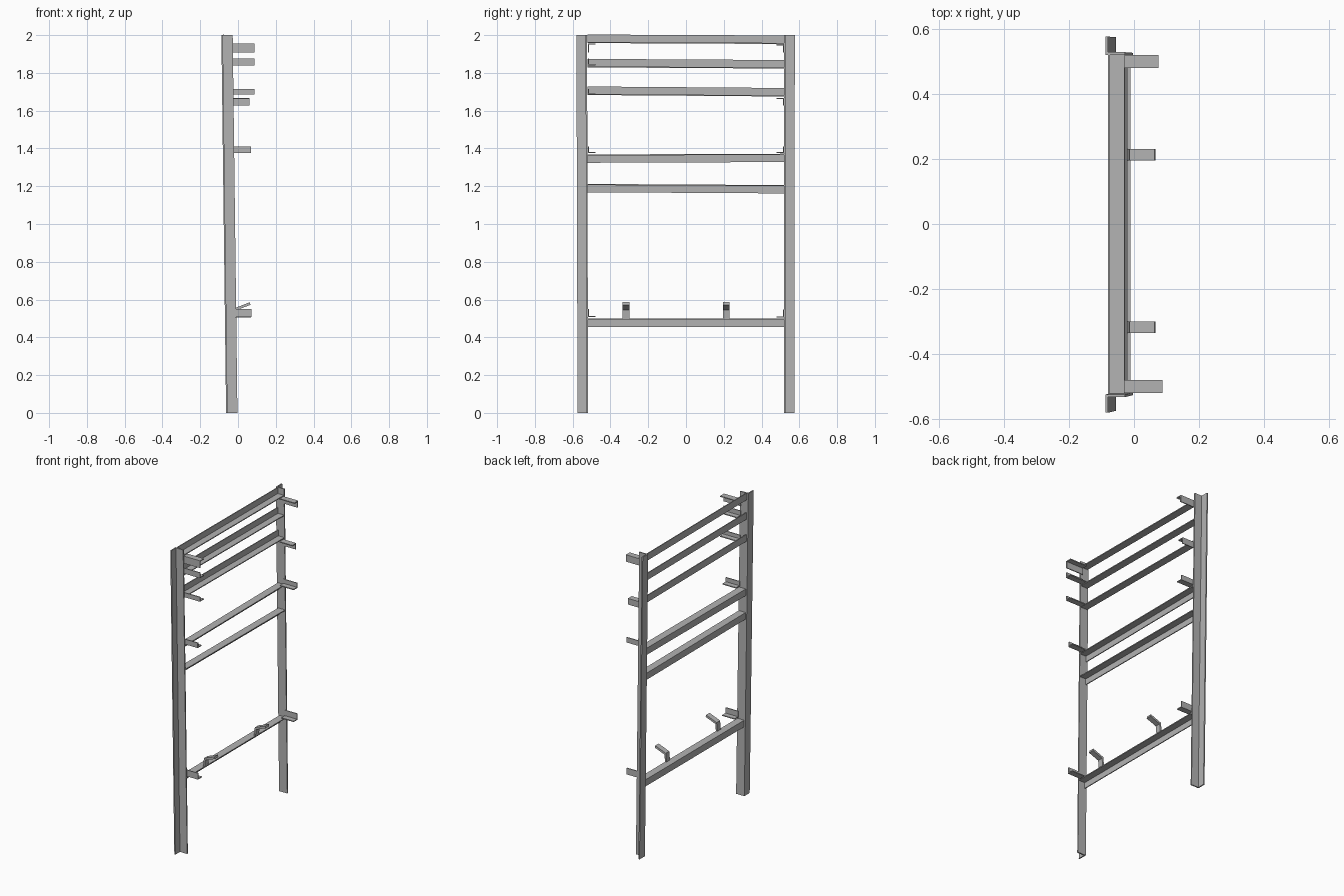
import bpy
import bmesh
from mathutils import Vector

if "Cube" in bpy.data.objects:
    bpy.data.objects.remove(bpy.data.objects["Cube"], do_unlink=True)

steel = bpy.data.materials.new("grey steel")
steel.use_nodes = True
GREY = (0.45, 0.45, 0.45, 1)
steel.diffuse_color = GREY
steel.node_tree.nodes["Principled BSDF"].inputs["Base Color"].default_value = GREY

X, Y, Z = Vector((1, 0, 0)), Vector((0, 1, 0)), Vector((0, 0, 1))


def extrude(name, outline, start, end, u, v):
    """Sweep a flat outline, drawn along u and v, from start to end."""
    bm = bmesh.new()
    rings = [[bm.verts.new(Vector(p) + u * a + v * b) for a, b in outline]
             for p in (start, end)]
    bm.faces.new(rings[0])
    bm.faces.new(rings[1])
    n = len(outline)
    for i in range(n):
        j = (i + 1) % n
        bm.faces.new((rings[0][i], rings[0][j], rings[1][j], rings[1][i]))
    bmesh.ops.recalc_face_normals(bm, faces=bm.faces)
    mesh = bpy.data.meshes.new(name)
    bm.to_mesh(mesh)
    bm.free()
    mesh.materials.append(steel)
    obj = bpy.data.objects.new(name, mesh)
    bpy.context.collection.objects.link(obj)
    return obj


def angle_iron(a, b, t):
    """L outline with its outer corner at the origin."""
    return [(0, 0), (a, 0), (a, t), (t, t), (t, b), (0, b)]


def post_back(z):
    """Back edge of the leaning posts at height z."""
    return -0.063 - 0.0125 * z


# Two leaning posts, open towards the outside
for side, label, lean in ((-1, "right", -0.006), (1, "left", 0.002)):
    extrude(label + "_post", angle_iron(0.06, 0.056, 0.008),
            (post_back(0), side * 0.518, 0),
            (post_back(2), side * 0.518 + lean, 2), X, Y * side)

# Cross rails: corner height at each end, and direction of the upright flange
rails = [("top", 1.958, 1.953, 1), ("second", 1.829, 1.823, 1),
         ("third", 1.683, 1.675, 1), ("fourth", 1.368, 1.372, -1),
         ("fifth", 1.212, 1.206, -1), ("bottom", 0.5, 0.5, -1)]
for label, z0, z1, way in rails:
    extrude(label + "_rail", angle_iron(0.05, 0.045 if way > 0 else 0.044, 0.006),
            (post_back(z0) + 0.008, -0.521, z0),
            (post_back(z1) + 0.008, 0.52, z1), X, Z * way)

# Short brackets: side, corner height, flange direction, height, tip
brackets = [(-1, 1.955, -1, 0.048, 0.087), (-1, 1.84, 1, 0.036, 0.087),
            (-1, 1.685, 1, 0.03, 0.087), (-1, 1.375, 1, 0.034, 0.07),
            (-1, 0.508, 1, 0.042, 0.072),
            (1, 1.952, -1, 0.045, 0.075), (1, 1.668, -1, 0.04, 0.06),
            (1, 1.375, 1, 0.034, 0.07), (1, 0.505, 1, 0.042, 0.07)]
for i, (side, z, way, height, tip) in enumerate(brackets):
    extrude(f"bracket_{i + 1}", angle_iron(0.04, height, 0.006),
            (post_back(z) + 0.05, side * 0.52, z),
            (tip, side * 0.52, z), Y * -side, Z * way)

# Bent strip hooks standing on the bottom rail
hook = [(-0.02, 0.497), (-0.009, 0.497), (-0.004, 0.545), (0.066, 0.572),
        (0.063, 0.586), (-0.014, 0.556)]
for i, y in enumerate((-0.335, 0.195)):
    extrude(f"hook_{i + 1}", hook, (0, y, 0), (0, y + 0.036, 0), X, Z)
